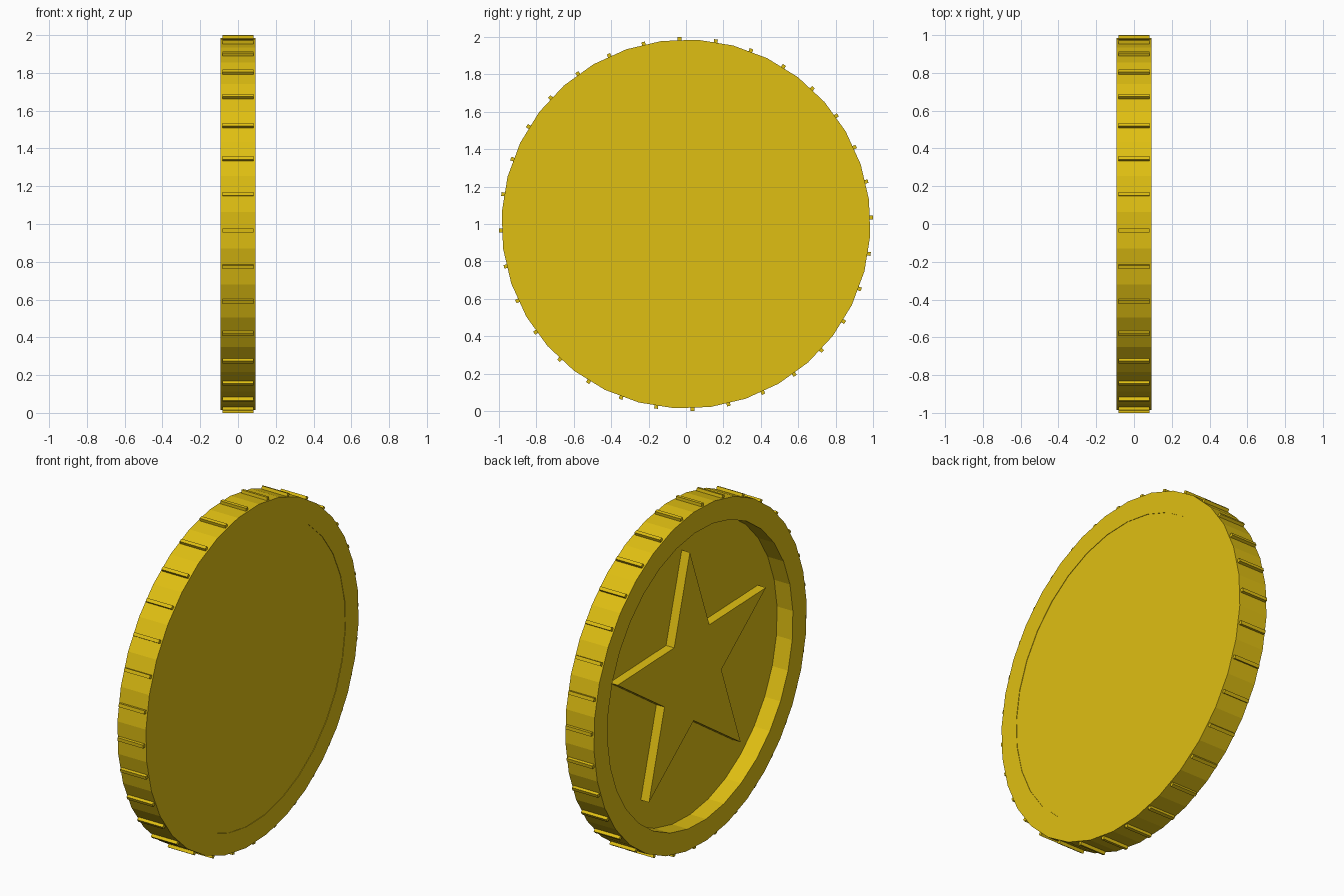
import bpy, bmesh
from math import sin, cos, pi, radians

if "Cube" in bpy.data.objects:
    bpy.data.objects.remove(bpy.data.objects["Cube"])

SIDES = 32
TILT = radians(2)      # slight roll of the coin about its axis
CZ = 1.0               # height of the coin centre

gold = bpy.data.materials.new("gold")
gold.diffuse_color = (0.74, 0.52, 0.006, 1)
gold.use_nodes = True
gold.node_tree.nodes["Principled BSDF"].inputs["Base Color"].default_value = gold.diffuse_color


def finish(bm, name):
    bmesh.ops.recalc_face_normals(bm, faces=bm.faces[:])
    me = bpy.data.meshes.new(name)
    bm.to_mesh(me)
    bm.free()
    me.materials.append(gold)
    ob = bpy.data.objects.new(name, me)
    bpy.context.collection.objects.link(ob)
    return ob


def polar(x, r, a):
    return (x, r * cos(a), CZ + r * sin(a))


def bridge(bm, a, b):
    n = len(a)
    for i in range(n):
        j = (i + 1) % n
        bm.faces.new((a[i], a[j], b[j], b[i]))


# Coin body: lathed rim profile, deep recess on -x, hairline recess on +x
bm = bmesh.new()
profile = [(0.010, 0.86), (-0.0925, 0.86), (-0.0925, 0.987),
           (0.0925, 0.987), (0.0925, 0.865), (0.0900, 0.865)]
rings = [[bm.verts.new(polar(x, r, TILT + (i + 0.5) * 2 * pi / SIDES))
          for i in range(SIDES)] for x, r in profile]
for a, b in zip(rings, rings[1:]):
    bridge(bm, a, b)
bm.faces.new(rings[0])
bm.faces.new(rings[-1])
finish(bm, "coin_body")

# Raised star standing on the recess floor
bm = bmesh.new()
outline = [(0.723 if k % 2 == 0 else 0.277, radians(88) + k * pi / 5) for k in range(10)]
top, base = [[bm.verts.new(polar(x, r, a)) for r, a in outline] for x in (-0.043, 0.012)]
bridge(bm, top, base)
bm.faces.new(top)
bm.faces.new(base)
finish(bm, "star")

# Grip ridges: one small bar centred on each rim facet
bm = bmesh.new()
for i in range(SIDES):
    a = TILT + i * 2 * pi / SIDES
    ends = []
    for x in (-0.083, 0.083):
        ends.append([bm.verts.new((x, r * cos(a) - t * sin(a), CZ + r * sin(a) + t * cos(a)))
                     for r, t in ((0.97, -0.01), (1.0, -0.01), (1.0, 0.01), (0.97, 0.01))])
    bridge(bm, *ends)
    for e in ends:
        bm.faces.new(e)
finish(bm, "edge_ridges")
